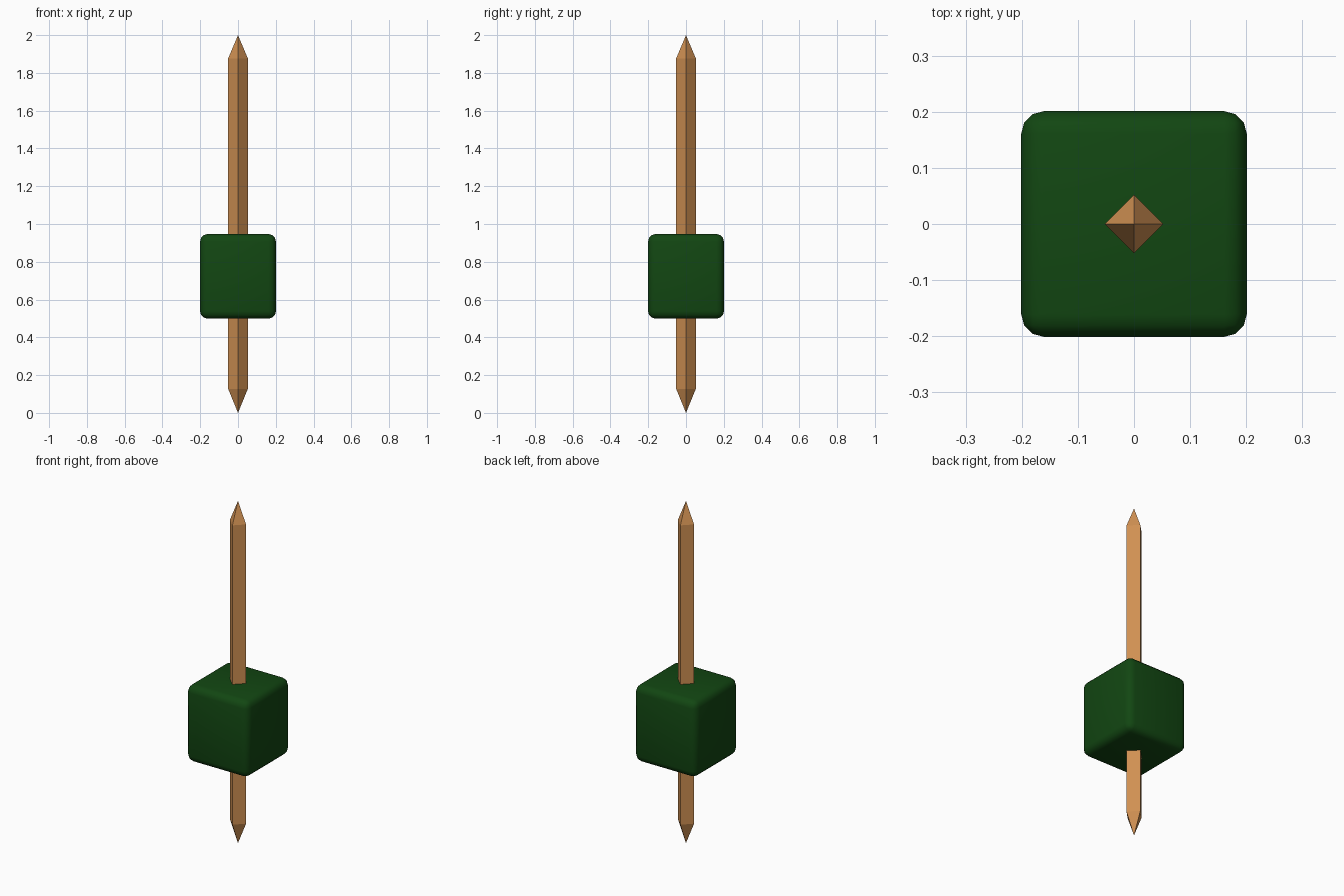
import bpy, bmesh, math

if "Cube" in bpy.data.objects:
    bpy.data.objects.remove(bpy.data.objects["Cube"])


def material(name, rgb):
    m = bpy.data.materials.new(name)
    m.diffuse_color = (*rgb, 1)
    m.use_nodes = True
    m.node_tree.nodes["Principled BSDF"].inputs["Base Color"].default_value = m.diffuse_color
    return m


def add_object(name, bm, mat):
    bmesh.ops.recalc_face_normals(bm, faces=bm.faces)
    mesh = bpy.data.meshes.new(name)
    bm.to_mesh(mesh)
    bm.free()
    mesh.materials.append(mat)
    ob = bpy.data.objects.new(name, mesh)
    bpy.context.collection.objects.link(ob)
    return ob


wood = material("light brown wood", (0.63, 0.28, 0.085))
green = material("dark green", (0.006, 0.062, 0.006))

# Pole: four-sided shaft on its corner, pointed at both ends
bm = bmesh.new()
R = 0.052
low, high = [
    [bm.verts.new((R * math.cos(i * math.pi / 2), R * math.sin(i * math.pi / 2), z)) for i in range(4)]
    for z in (0.127, 1.877)
]
foot, tip = bm.verts.new((0, 0, 0)), bm.verts.new((0, 0, 2))
for i in range(4):
    j = (i + 1) % 4
    bm.faces.new((low[i], low[j], high[j], high[i]))
    bm.faces.new((high[i], high[j], tip))
    bm.faces.new((low[j], low[i], foot))
add_object("pole", bm, wood)

# Block: rounded box around the pole
bm = bmesh.new()
bmesh.ops.create_cube(bm, size=1)
bmesh.ops.scale(bm, vec=(0.402, 0.402, 0.448), verts=bm.verts)
bmesh.ops.translate(bm, vec=(0, 0, 0.723), verts=bm.verts)
bmesh.ops.bevel(bm, geom=bm.edges[:], offset=0.04, segments=3, profile=0.5, affect='EDGES')
block = add_object("block", bm, green)
block.data.shade_smooth()
